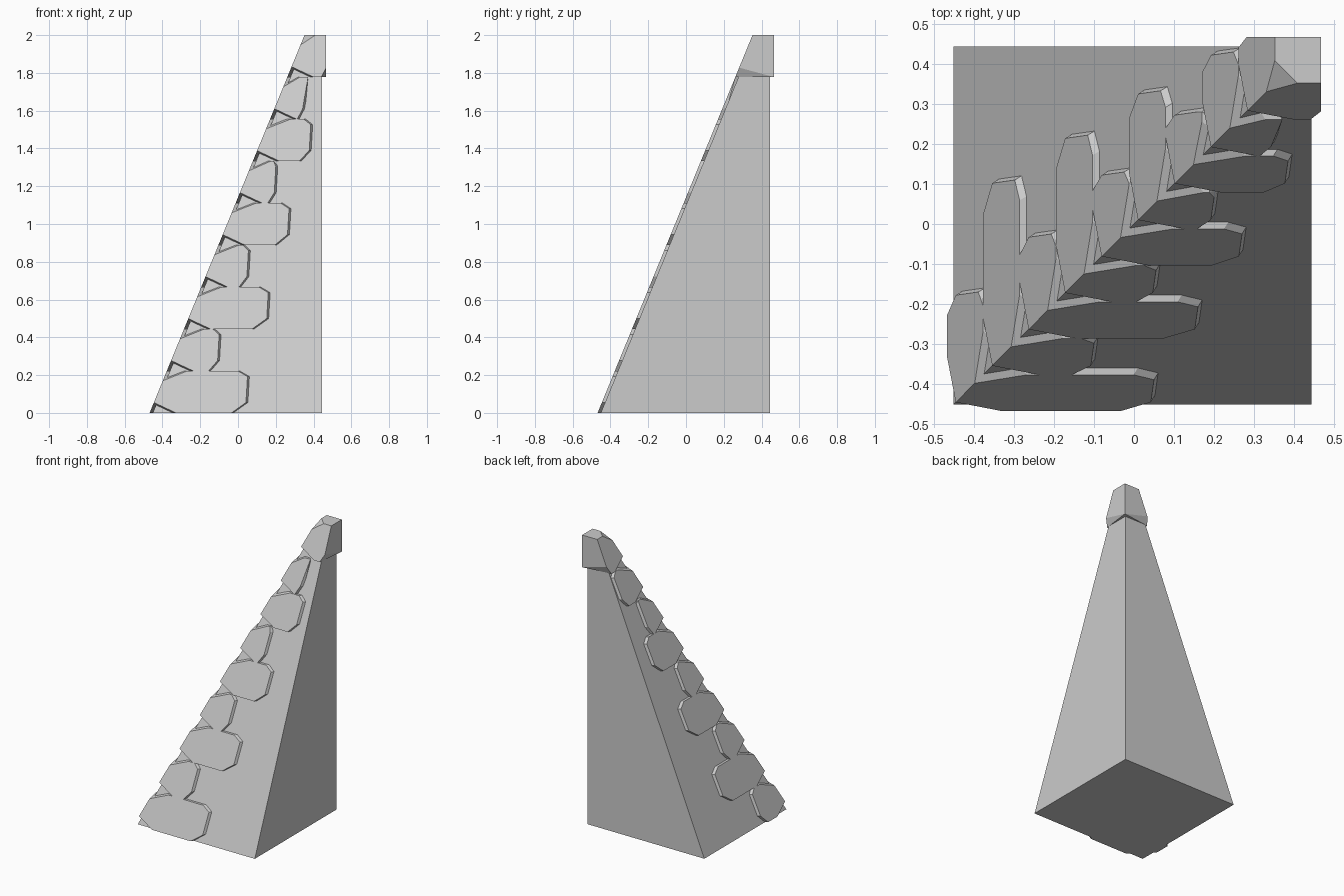
import bpy
import bmesh

cube = bpy.data.objects.get("Cube")
if cube:
    bpy.data.objects.remove(cube, do_unlink=True)

grey = bpy.data.materials.new("stone_grey")
grey.use_nodes = True
colour = (0.6, 0.6, 0.6, 1)
grey.diffuse_color = colour
grey.node_tree.nodes["Principled BSDF"].inputs["Base Color"].default_value = colour

SLOPE = 0.41      # inward lean per unit of height
BODY = -0.451     # foot of the roof slope
FACE = -0.468     # foot of the raised stone faces
BACK = 0.444      # the two upright back walls
CAP_BACK = 0.467
COURSE = 2 / 9    # height of one stone


def lean(foot, z):
    return foot + SLOPE * z


def hull_object(name, points):
    """Closed flat-faced solid around the points."""
    bm = bmesh.new()
    for p in points:
        bm.verts.new(p)
    res = bmesh.ops.convex_hull(bm, input=bm.verts[:])
    loose = {g for g in res["geom_interior"] + res["geom_unused"]
             if isinstance(g, bmesh.types.BMVert)}
    bmesh.ops.delete(bm, geom=list(loose), context="VERTS")
    bmesh.ops.dissolve_limit(bm, angle_limit=0.01, verts=bm.verts[:], edges=bm.edges[:])
    bmesh.ops.recalc_face_normals(bm, faces=bm.faces[:])
    mesh = bpy.data.meshes.new(name)
    bm.to_mesh(mesh)
    bm.free()
    mesh.materials.append(grey)
    obj = bpy.data.objects.new(name, mesh)
    bpy.context.collection.objects.link(obj)
    return obj


def arm(end, z0, z1, swap, cap):
    """Points of one sloping stone face, from the hip edge to its far end."""
    # Cut corners at the hip
    rows = [(lean(FACE, z0) + 0.14, z0, FACE), (lean(FACE, z1) + 0.11, z1, FACE)]
    if cap:
        rows[1] = (lean(FACE, z1) + 0.057, z1, FACE)
        rows += [(end - 0.026, z0, FACE), (end, z0 + 0.05, FACE), (end, z1, FACE)]
    else:
        # Far end with clipped corners, flaring a little towards the roof
        run = min(0.085, 0.2 * (end - lean(FACE, z0)))
        for foot, flare in ((FACE, 0), (BODY + 0.006, 0.014)):
            e = end + flare
            rows += [(e - run, z0, foot), (e - 0.008, z0 + 0.055, foot),
                     (e, z1 - 0.03, foot), (e - 0.6 * run, z1, foot)]
    pts = [(u, lean(foot, z), z) for u, z, foot in rows]
    return [(v, u, z) for u, v, z in pts] if swap else pts


# Quarter spire: two slopes and two upright back walls
top = 1.96
hull_object("roof_body", [(x, y, z) for z in (0, top)
                          for x in (lean(BODY, z), BACK)
                          for y in (lean(BODY, z), BACK)])

# Corner stones, alternating long and short on each slope
front_ends = [0.05, -0.1, 0.16, 0.055, 0.27, 0.2, 0.385, 0.35, CAP_BACK]
side_ends = [-0.17, 0.11, -0.025, 0.222, 0.13, 0.333, 0.28, 0.43, CAP_BACK]
for i, (fx, sy) in enumerate(zip(front_ends, side_ends)):
    z0, z1 = i * COURSE, (i + 1) * COURSE
    cap = i == len(front_ends) - 1
    pts = arm(fx, z0, z1, False, cap) + arm(sy, z0, z1, True, cap)
    # Hip edge between the clipped corners
    for z in (z0 + 0.055, z1 - 0.052):
        pts.append((lean(FACE, z), lean(FACE, z), z))
    if cap:
        pts += [(CAP_BACK, CAP_BACK, z) for z in (z0, z1)]
    hull_object("cap_stone" if cap else f"corner_stone_{i + 1}", pts)
